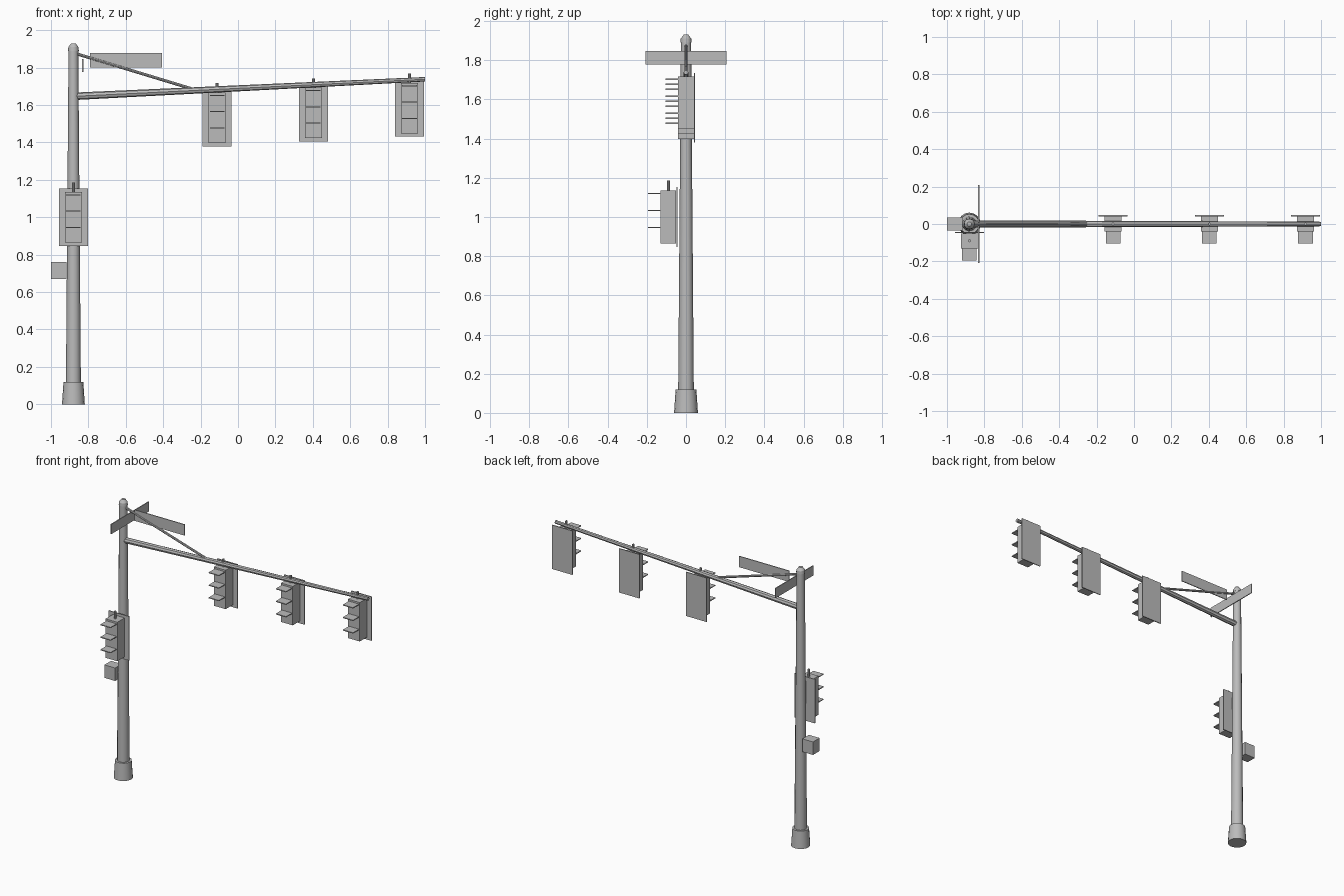
import bpy, bmesh, math
from mathutils import Vector

cube = bpy.data.objects.get("Cube")
if cube:
    bpy.data.objects.remove(cube, do_unlink=True)

grey = bpy.data.materials.new("galvanised grey")
grey.use_nodes = True
grey.diffuse_color = (0.5, 0.5, 0.5, 1)
grey.node_tree.nodes["Principled BSDF"].inputs["Base Color"].default_value = (0.5, 0.5, 0.5, 1)

POLE_X = -0.88


def finish(bm, name, smooth=False):
    bmesh.ops.recalc_face_normals(bm, faces=bm.faces)
    mesh = bpy.data.meshes.new(name)
    bm.to_mesh(mesh)
    bm.free()
    obj = bpy.data.objects.new(name, mesh)
    bpy.context.collection.objects.link(obj)
    mesh.materials.append(grey)
    if smooth:
        bpy.ops.object.select_all(action='DESELECT')
        obj.select_set(True)
        bpy.context.view_layer.objects.active = obj
        bpy.ops.object.shade_smooth_by_angle(angle=math.radians(35))
    return obj


def box(name, center, size):
    bm = bmesh.new()
    bmesh.ops.create_cube(bm, size=1)
    bmesh.ops.scale(bm, vec=size, verts=bm.verts)
    bmesh.ops.translate(bm, vec=center, verts=bm.verts)
    return finish(bm, name)


def tube(name, start, end, r1, r2, sides):
    # Tapered round bar between two points
    start, end = Vector(start), Vector(end)
    axis = end - start
    bm = bmesh.new()
    bmesh.ops.create_cone(bm, cap_ends=True, segments=sides, radius1=r1, radius2=r2, depth=axis.length)
    bmesh.ops.rotate(bm, matrix=axis.to_track_quat('Z', 'Y').to_matrix(), verts=bm.verts)
    bmesh.ops.translate(bm, vec=(start + end) / 2, verts=bm.verts)
    return finish(bm, name, smooth=True)


def signal_head(name, x, y, z):
    # Housing, rear backplate, three flat visors and a mounting stub
    box(name + "_housing", (x, y, z), (0.09, 0.08, 0.27))
    box(name + "_backplate", (x, y + 0.044, z), (0.156, 0.006, 0.305))
    for i in range(3):
        box(f"{name}_visor_{i + 1}", (x, y - 0.072, z + 0.033 + 0.087 * (1 - i)), (0.078, 0.066, 0.006))
    tube(name + "_mount", (x, y, z + 0.13), (x, y, z + 0.185), 0.008, 0.008, 8)


# Pole, base and cap
tube("pole_base", (POLE_X, 0, 0), (POLE_X, 0, 0.12), 0.061, 0.053, 16)
tube("pole", (POLE_X, 0, 0.1), (POLE_X, 0, 1.9), 0.04, 0.026, 12)
tube("pole_cap", (POLE_X, 0, 1.89), (POLE_X, 0, 1.91), 0.029, 0.027, 12)
tube("pole_cap_top", (POLE_X, 0, 1.91), (POLE_X, 0, 1.93), 0.027, 0.012, 12)

# Mast arm and diagonal brace
tube("mast_arm", (POLE_X + 0.01, 0, 1.647), (1.0, 0, 1.738), 0.02, 0.012, 8)
tube("arm_brace", (POLE_X + 0.01, 0, 1.876), (-0.25, 0, 1.688), 0.008, 0.008, 8)

# Overhead signals follow the slope of the arm
for i, x in enumerate((-0.112, 0.403, 0.917)):
    signal_head(f"arm_signal_{i + 1}", x, 0, 1.532 + 0.0255 * i)

# Signal and control box on the pole
signal_head("pole_signal", POLE_X, -0.09, 1.0)
box("control_box", (-0.959, 0, 0.715), (0.082, 0.072, 0.09))

# Two blank sign blades at right angles
box("long_sign_blade", (-0.6, 0, 1.84), (0.385, 0.006, 0.076))
box("cross_sign_blade", (-0.83, 0, 1.812), (0.006, 0.415, 0.068))
